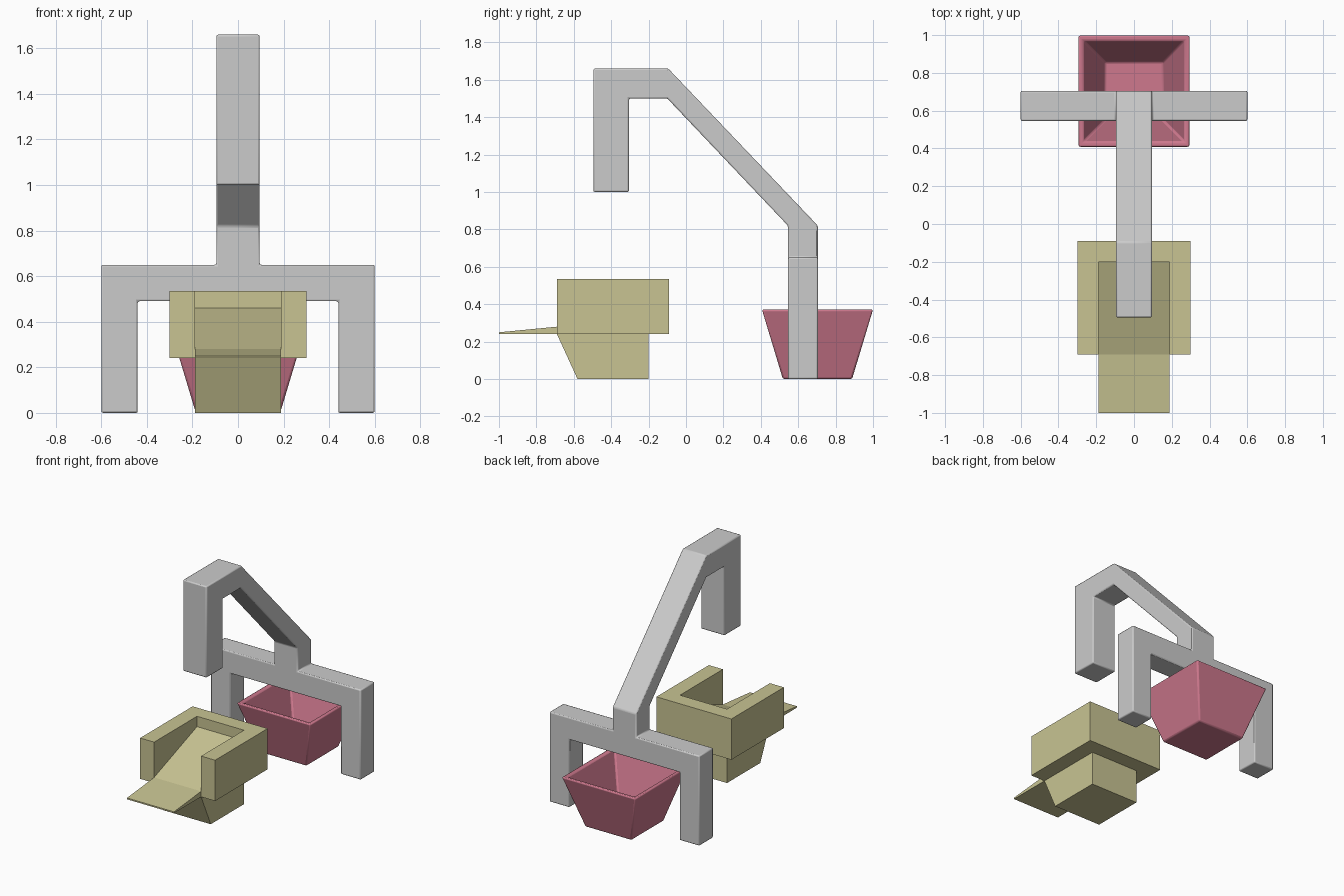
import bpy, bmesh
from mathutils import Vector

if "Cube" in bpy.data.objects:
    bpy.data.objects.remove(bpy.data.objects["Cube"])


def prism(bm, pts, place, lo, hi):
    """Extrude a closed 2D profile between lo and hi; place maps (a, b, depth) to xyz."""
    n = len(pts)
    rings = [[bm.verts.new(place(a, b, d)) for a, b in pts] for d in (lo, hi)]
    bm.faces.new(rings[0])
    bm.faces.new(rings[1])
    for i in range(n):
        j = (i + 1) % n
        bm.faces.new((rings[0][i], rings[0][j], rings[1][j], rings[1][i]))


def finish(name, bm, color=None, bevel=0):
    bmesh.ops.recalc_face_normals(bm, faces=bm.faces[:])
    me = bpy.data.meshes.new(name)
    bm.to_mesh(me)
    bm.free()
    ob = bpy.data.objects.new(name, me)
    bpy.context.collection.objects.link(ob)
    if color:
        mat = bpy.data.materials.new(name + "_colour")
        mat.diffuse_color = color
        mat.use_nodes = True
        mat.node_tree.nodes["Principled BSDF"].inputs["Base Color"].default_value = mat.diffuse_color
        me.materials.append(mat)
    if bevel:
        mod = ob.modifiers.new("bevel", 'BEVEL')
        mod.width = bevel
        mod.segments = 2
        mod.limit_method = 'ANGLE'
        bpy.ops.object.select_all(action='DESELECT')
        ob.select_set(True)
        bpy.context.view_layer.objects.active = ob
        bpy.ops.object.shade_smooth_by_angle()
    return ob


def front(a, b, d):
    return (a, d, b)


def side(a, b, d):
    return (d, a, b)


def top(a, b, d):
    return (a, b, d)


KHAKI = (0.58, 0.55, 0.29, 1)
PINK = (0.62, 0.19, 0.27, 1)

# Stand with two legs, and the cranked arm growing out of its crossbar
bm = bmesh.new()
half = [(0.095, 0.65), (0.6, 0.65), (0.6, 0), (0.44, 0), (0.44, 0.49)]
prism(bm, half + [(-x, z) for x, z in reversed(half)], front, 0.545, 0.705)
arm = [(0.545, 0.65), (0.545, 0.82), (-0.1, 1.5), (-0.305, 1.5), (-0.305, 1.0),
       (-0.495, 1.0), (-0.495, 1.66), (-0.095, 1.66), (0.705, 0.82), (0.705, 0.65)]
prism(bm, arm, side, -0.095, 0.095)
joint = Vector((0, 0.625, 0.65))
bmesh.ops.delete(bm, geom=[f for f in bm.faces
                           if (f.calc_center_median() - joint).length < 0.01],
                 context='FACES_ONLY')
bmesh.ops.remove_doubles(bm, verts=bm.verts[:], dist=0.0005)
finish("stand_and_arm", bm, bevel=0.008)

# Tapered open bin: rings run outer bottom, outer rim, inner rim, inner floor
bm = bmesh.new()
rings = []
for hx, hy, z in ((0.185, 0.185, 0), (0.297, 0.297, 0.372),
                  (0.267, 0.267, 0.372), (0.155, 0.155, 0.03)):
    rings.append([bm.verts.new((sx * hx, 0.703 + sy * hy, z))
                  for sx, sy in ((-1, -1), (1, -1), (1, 1), (-1, 1))])
for a, b in zip(rings, rings[1:]):
    for i in range(4):
        j = (i + 1) % 4
        bm.faces.new((a[i], a[j], b[j], b[i]))
bm.faces.new(rings[0])
bm.faces.new(rings[-1])
finish("bin", bm, PINK, bevel=0.01)

# U-shaped surround of the hopper
bm = bmesh.new()
u = [(0.188, -0.2), (0.188, -0.69), (0.3, -0.69), (0.3, -0.09)]
prism(bm, u + [(-x, y) for x, y in reversed(u)], top, 0.24, 0.535)
finish("hopper_surround", bm, KHAKI)

# Hopper base with the sloping ramp and thin front lip
bm = bmesh.new()
ramp = [(-1, 0.24), (-1, 0.25), (-0.69, 0.28), (-0.2, 0.46), (-0.2, 0),
        (-0.58, 0), (-0.69, 0.24)]
prism(bm, ramp, side, -0.188, 0.188)
finish("hopper_ramp", bm, KHAKI)
